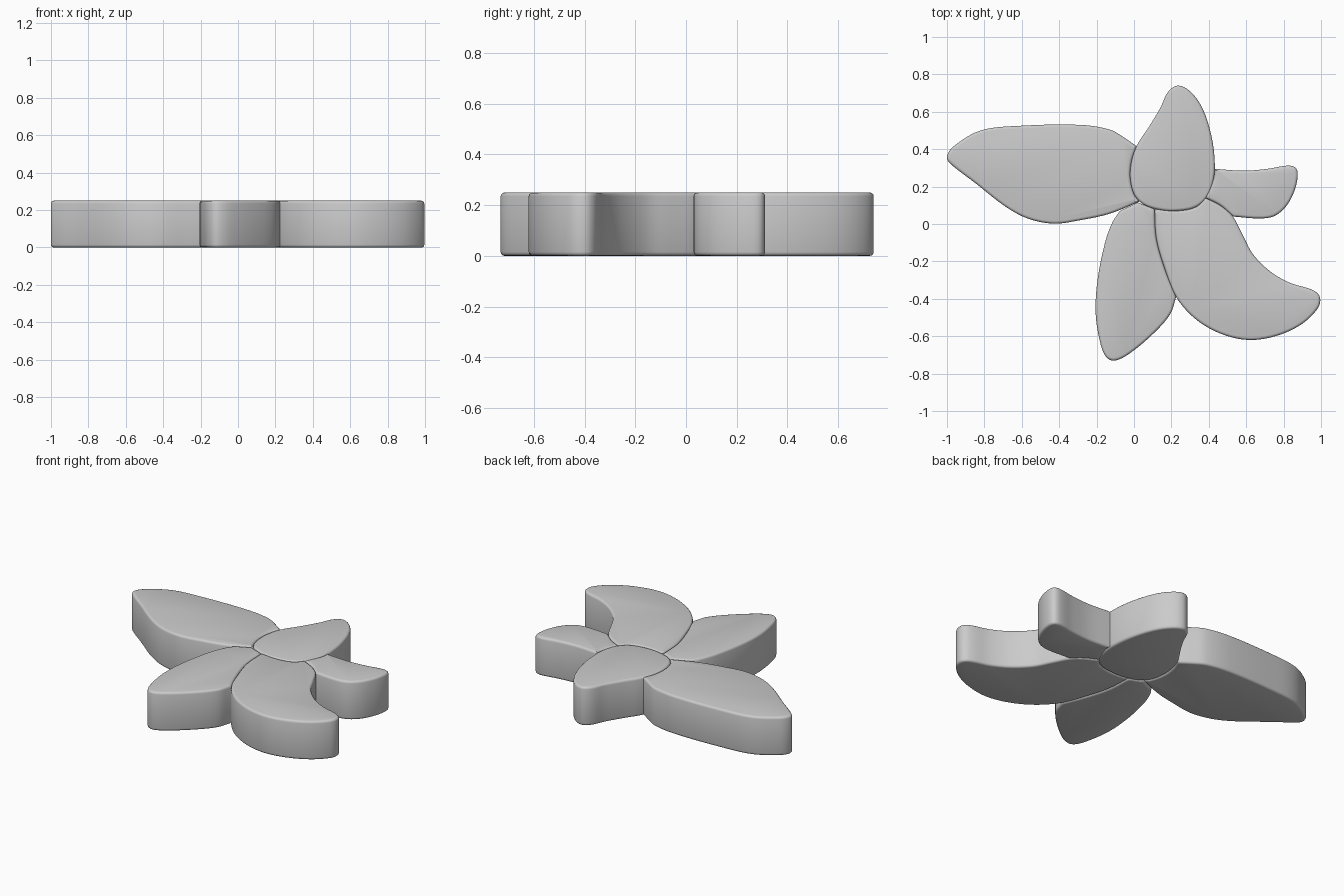
import bpy, bmesh
from mathutils import Vector
from mathutils.geometry import interpolate_bezier

if "Cube" in bpy.data.objects:
    bpy.data.objects.remove(bpy.data.objects["Cube"])

HEIGHT = 0.25
ROUND = 0.015
STEPS = 5

# Outlines seen from above; a third value of 1 marks a sharp corner
upper = [(.24, .74), (.185, .71), (.14, .62), (.08, .52), (.015, .42), (-.012, .34),
         (-.02, .25), (0, .16), (.05, .105), (.14, .075), (.23, .07), (.33, .09),
         (.395, .15), (.428, .25), (.43, .36), (.412, .48), (.37, .61), (.31, .70)]

left = [(-1, .36), (-.965, .415), (-.82, .50), (-.61, .525), (-.29, .53), (-.13, .505), (-.05, .46),
        (.015, .415, 1), (-.012, .34), (-.02, .25), (0, .16), (.03, .12, 1),
        (-.13, .055), (-.29, .02), (-.43, .002), (-.57, .03), (-.69, .095), (-.85, .22), (-.985, .325)]

lower = [(.02, .115, 1), (-.075, .07, 1), (-.115, .01), (-.155, -.10), (-.195, -.30), (-.205, -.48),
         (-.178, -.645), (-.145, -.715), (-.10, -.73), (-.02, -.69), (.11, -.58), (.195, -.48),
         (.225, -.39, 1), (.165, -.24), (.12, -.08), (.11, .08, 1)]

lower_right = [(.11, .08, 1), (.12, -.08), (.165, -.24), (.225, -.39), (.325, -.505), (.46, -.585),
               (.61, -.62), (.755, -.60), (.89, -.54), (.98, -.455), (.995, -.395), (.96, -.355),
               (.835, -.315), (.73, -.255), (.635, -.16), (.58, -.055), (.525, .045),
               (.46, .10), (.38, .14, 1), (.33, .09), (.23, .07)]

right = [(.43, .295, 1), (.585, .285), (.715, .295), (.82, .312), (.865, .30), (.875, .255),
         (.855, .17), (.81, .09), (.745, .04), (.66, .03), (.53, .04, 1), (.46, .10),
         (.38, .14, 1), (.428, .25)]


def smooth_outline(points):
    """Closed smooth curve through the points, broken at corners."""
    n = len(points)
    pos = [Vector((p[0], p[1], 0)) for p in points]
    corner = [len(p) > 2 for p in points]
    tangent = [(pos[(i + 1) % n] - pos[i - 1]).normalized() for i in range(n)]
    out = []
    for i in range(n):
        j = (i + 1) % n
        a, b = pos[i], pos[j]
        third = (b - a).length / 3
        ha = a + (b - a) / 3 if corner[i] else a + tangent[i] * third
        hb = b - (b - a) / 3 if corner[j] else b - tangent[j] * third
        out += interpolate_bezier(a, ha, hb, b, STEPS + 1)[:-1]
    return out


def petal(name, points):
    """Thick slab with rounded top and bottom rims."""
    bm = bmesh.new()
    base = bm.faces.new([bm.verts.new(v) for v in smooth_outline(points)])
    ext = bmesh.ops.extrude_face_region(bm, geom=[base])
    top = [g for g in ext["geom"] if isinstance(g, bmesh.types.BMVert)]
    bmesh.ops.translate(bm, verts=top, vec=(0, 0, HEIGHT))
    bmesh.ops.recalc_face_normals(bm, faces=bm.faces[:])
    rims = [e for e in bm.edges if abs(e.verts[0].co.z - e.verts[1].co.z) < 1e-4]
    bmesh.ops.bevel(bm, geom=rims, offset=ROUND, segments=3, profile=0.5,
                    affect='EDGES', clamp_overlap=False)
    mesh = bpy.data.meshes.new(name)
    bm.to_mesh(mesh)
    bm.free()
    obj = bpy.data.objects.new(name, mesh)
    bpy.context.collection.objects.link(obj)
    bpy.ops.object.select_all(action='DESELECT')
    obj.select_set(True)
    bpy.context.view_layer.objects.active = obj
    bpy.ops.object.shade_smooth_by_angle(angle=0.6)


for name, outline in (("petal_upper", upper), ("petal_left", left), ("petal_lower", lower),
                      ("petal_lower_right", lower_right), ("petal_right", right)):
    petal(name, outline)
